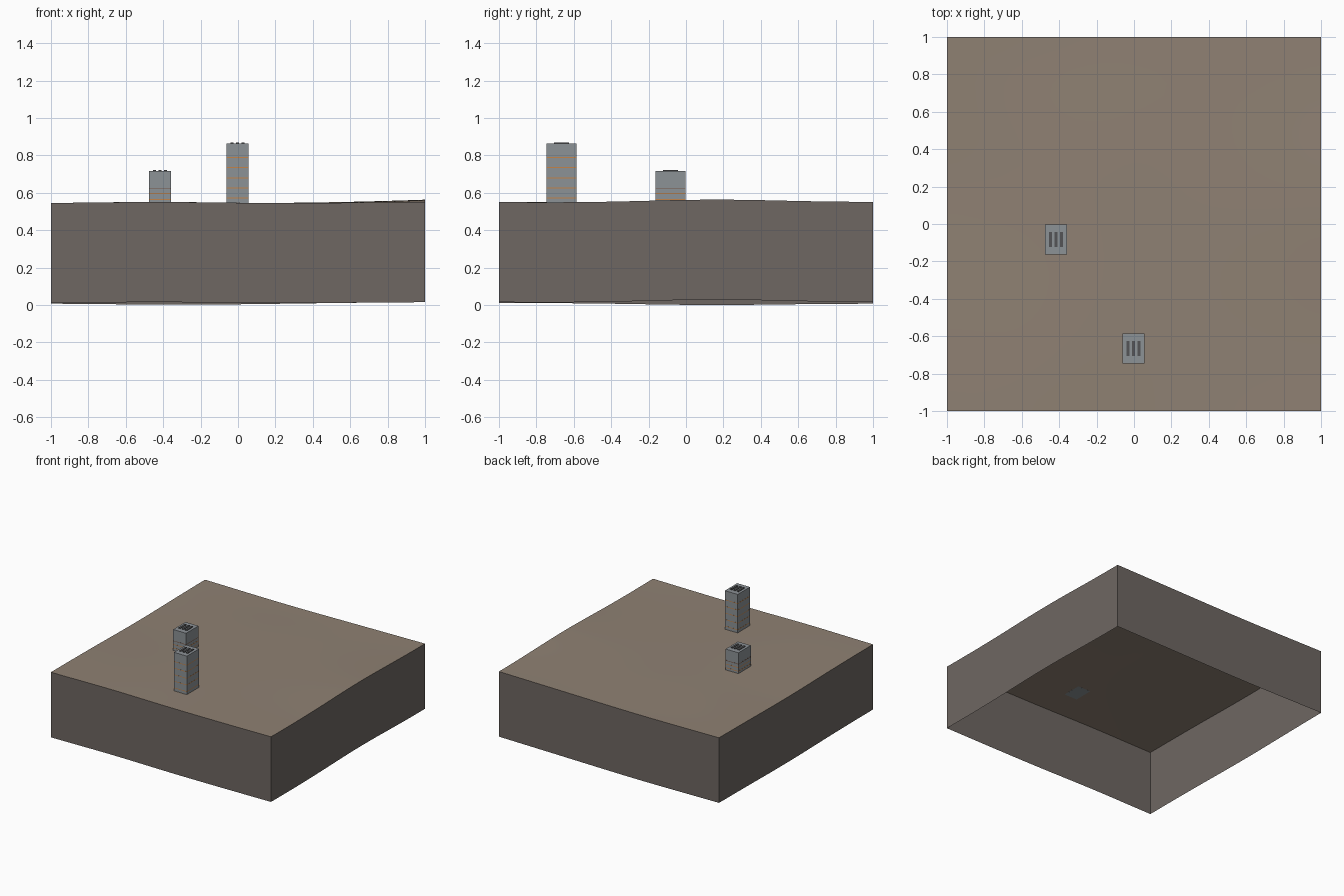
import bpy, bmesh
from math import exp

cube = bpy.data.objects.get("Cube")
if cube:
    bpy.data.objects.remove(cube, do_unlink=True)


def material(name, rgb):
    linear = [((c / 255 + 0.055) / 1.055) ** 2.4 for c in rgb] + [1]
    mat = bpy.data.materials.new(name)
    mat.use_nodes = True
    mat.diffuse_color = linear
    mat.node_tree.nodes["Principled BSDF"].inputs["Base Color"].default_value = linear
    return mat


soil = material("soil_brown", (143, 129, 115))
earth = material("earth_grey", (110, 103, 98))
concrete = material("concrete_grey", (140, 146, 150))
orange = material("band_orange", (196, 132, 72))
brown = material("band_brown", (120, 88, 70))
vent = material("vent_grey", (84, 84, 86))


def finish(bm, name, *mats):
    mesh = bpy.data.meshes.new(name)
    bm.to_mesh(mesh)
    bm.free()
    for m in mats:
        mesh.materials.append(m)
    obj = bpy.data.objects.new(name, mesh)
    bpy.context.collection.objects.link(obj)
    return obj


def box(name, center, size, mat):
    bm = bmesh.new()
    bmesh.ops.create_cube(bm, size=1)
    bmesh.ops.scale(bm, vec=size, verts=bm.verts)
    bmesh.ops.translate(bm, vec=center, verts=bm.verts)
    return finish(bm, name, mat)


def ground_height(x, y):
    ridge = (0.018 if x > 0 else 0.010) * x * abs(x) * exp(-((y - 0.15) / 0.55) ** 2)
    mound = 0.006 * exp(-((x + 0.45) / 0.4) ** 2 - ((y + 0.8) / 0.6) ** 2)
    hollow = 0.008 * exp(-((x + 0.3) / 0.6) ** 2 - ((y - 1) / 0.4) ** 2)
    corner = 0.005 * max(x, 0) ** 2 * y * y
    return 0.545 + ridge + mound - hollow + corner


# Gently rolling ground with an open-bottomed skirt of constant depth
bm = bmesh.new()
bmesh.ops.create_grid(bm, x_segments=32, y_segments=32, size=1)
for v in bm.verts:
    v.co.z = ground_height(v.co.x, v.co.y)
for f in bm.faces:
    f.smooth = True
rim = [e for e in bm.edges if e.is_boundary]
for e in rim:
    e.smooth = False
skirt = bmesh.ops.extrude_edge_only(bm, edges=rim)["geom"]
for item in skirt:
    if isinstance(item, bmesh.types.BMVert):
        item.co.z -= 0.535
    elif isinstance(item, bmesh.types.BMFace):
        item.material_index = 1
        item.smooth = False
bmesh.ops.recalc_face_normals(bm, faces=bm.faces)
top = max(bm.faces, key=lambda f: f.calc_center_median().z)
if top.normal.z < 0:
    bmesh.ops.reverse_faces(bm, faces=bm.faces)
finish(bm, "ground_block", soil, earth)


# Rectangular towers with thin bands and three roof vents
def tower(name, x, y, top_z, bands):
    width, depth, base = 0.117, 0.16, 0.546
    box(name + "_body", (x, y, (base + top_z) / 2), (width, depth, top_z - base), concrete)
    for z, mat in bands:
        box(name + "_band", (x, y, z), (width + 0.001, depth + 0.001, 0.005), mat)
    for i in (-1, 0, 1):
        box(name + "_vent", (x + i * 0.03, y, top_z + 0.002), (0.016, 0.08, 0.008), vent)


tower("tall_tower", -0.002, -0.665, 0.863,
      [(0.572 + 0.054 * i, orange) for i in range(5)])
tower("short_tower", -0.417, -0.082, 0.717,
      [(0.565, orange), (0.595, orange), (0.624, brown)])
